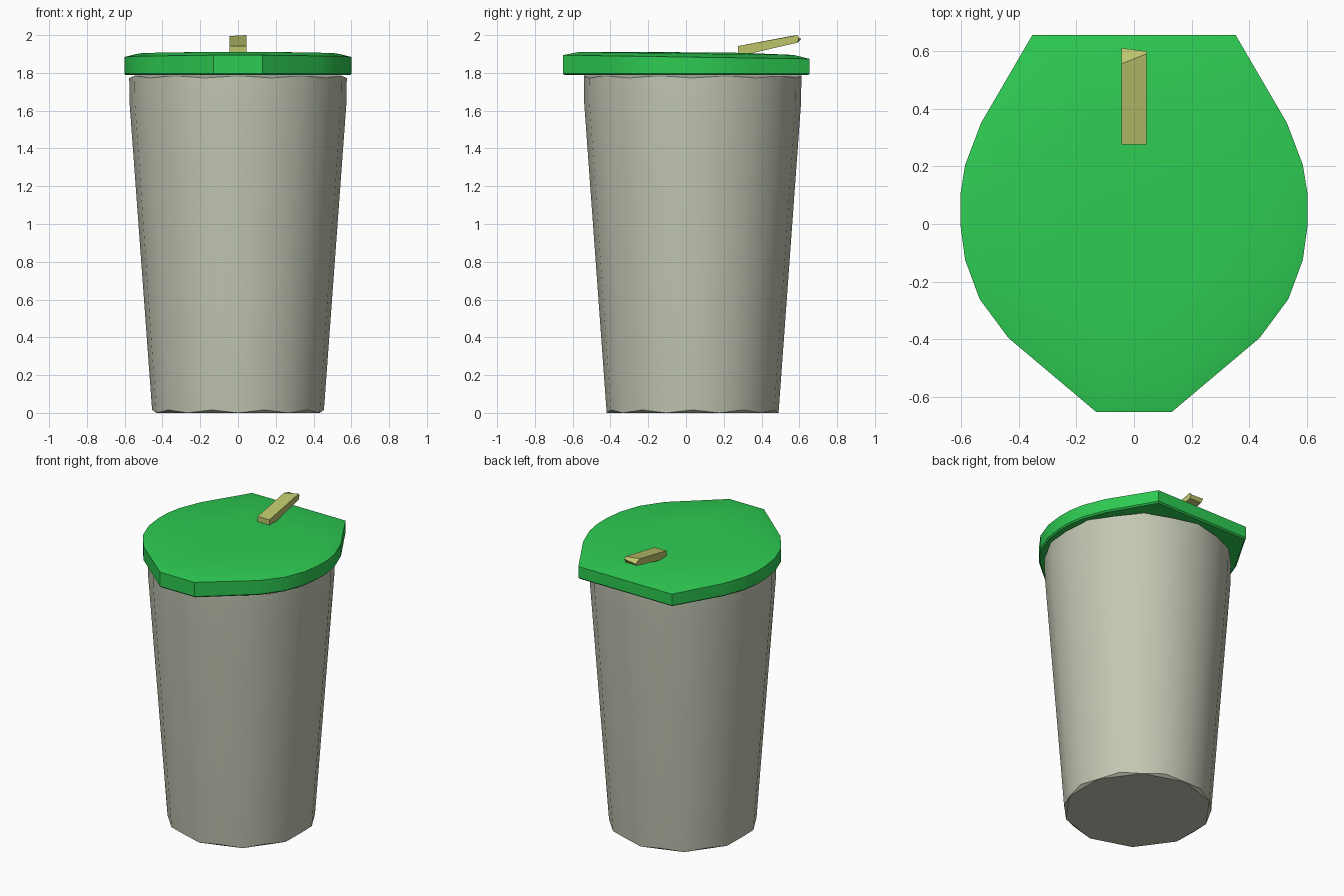
import bpy, bmesh, math

cube = bpy.data.objects.get("Cube")
if cube:
    bpy.data.objects.remove(cube, do_unlink=True)


def material(name, rgb):
    m = bpy.data.materials.new(name)
    m.use_nodes = True
    m.diffuse_color = (*rgb, 1)
    m.node_tree.nodes["Principled BSDF"].inputs["Base Color"].default_value = (*rgb, 1)
    return m


def finish(bm, name, mat, angle):
    bmesh.ops.recalc_face_normals(bm, faces=bm.faces[:])
    mesh = bpy.data.meshes.new(name)
    bm.to_mesh(mesh)
    bm.free()
    mesh.materials.append(mat)
    obj = bpy.data.objects.new(name, mesh)
    bpy.context.collection.objects.link(obj)
    bpy.ops.object.select_all(action="DESELECT")
    obj.select_set(True)
    bpy.context.view_layer.objects.active = obj
    if angle:
        bpy.ops.object.shade_smooth_by_angle(angle=math.radians(angle))
    return obj


def bridge(bm, lower, upper):
    n = len(lower)
    for i in range(n):
        j = (i + 1) % n
        bm.faces.new((lower[i], lower[j], upper[j], upper[i]))


warm_grey = material("warm grey", (0.54, 0.57, 0.45))
green = material("green", (0.027, 0.60, 0.085))
straw_yellow = material("straw yellow", (0.51, 0.55, 0.15))

# Cup: 20-sided taper whose end edges are scalloped down to ten-sided caps
SIDES, CUP_Y = 20, 0.035
bm = bmesh.new()
rings = []
for radius, z, scallop in ((0.455, 0.0, 0.016), (0.574, 1.64, 0), (0.576, 1.785, -0.012)):
    ring = []
    for i in range(SIDES):
        a = -math.pi / 2 + 2 * math.pi * i / SIDES
        ring.append(bm.verts.new((radius * math.cos(a), CUP_Y + radius * math.sin(a),
                                  z + scallop * (i % 2))))
    rings.append(ring)
for lower, upper in zip(rings, rings[1:]):
    bridge(bm, lower, upper)
for ring in (rings[0], rings[-1]):
    bm.faces.new(ring[::2])
    for i in range(0, SIDES, 2):
        bm.faces.new((ring[i], ring[i + 1], ring[(i + 2) % SIDES]))
finish(bm, "cup", warm_grey, 35)

# Lid: mirrored outline with a spout at the front, slightly domed on top
half = [(0.13, -0.652), (0.435, -0.395), (0.535, -0.26), (0.585, -0.125),
        (0.602, 0.0), (0.602, 0.1), (0.585, 0.205), (0.53, 0.35), (0.352, 0.655)]
outline = half + [(-x, y) for x, y in reversed(half)]


def lid_ring(scale, z, tilt=0.0):
    return [bm.verts.new((x * scale, y * scale, z - tilt * y)) for x, y in outline]


bm = bmesh.new()
levels = [lid_ring(0.985, 1.788), lid_ring(1.0, 1.797), lid_ring(1.0, 1.884, 0.015),
          lid_ring(0.87, 1.903, 0.012), lid_ring(0.45, 1.909, 0.004)]
for lower, upper in zip(levels, levels[1:]):
    bridge(bm, lower, upper)
bm.faces.new(levels[0])
bm.faces.new(levels[-1])
finish(bm, "lid", green, 30)

# Straw: flat bar rising toward the back, with its end cut at a slant
bm = bmesh.new()
left = [(0.275, 1.90), (0.275, 1.942), (0.555, 1.995), (0.61, 1.98), (0.59, 1.96), (0.33, 1.90)]
right = [(0.275, 1.90), (0.275, 1.942), (0.59, 2.0), (0.598, 1.985), (0.59, 1.96), (0.33, 1.90)]
loops = [[bm.verts.new((x, y, z)) for y, z in pts]
         for x, pts in ((-0.044, left), (0.044, right))]
bridge(bm, *loops)
for loop in loops:
    bm.faces.new(loop)
finish(bm, "straw", straw_yellow, 0)
